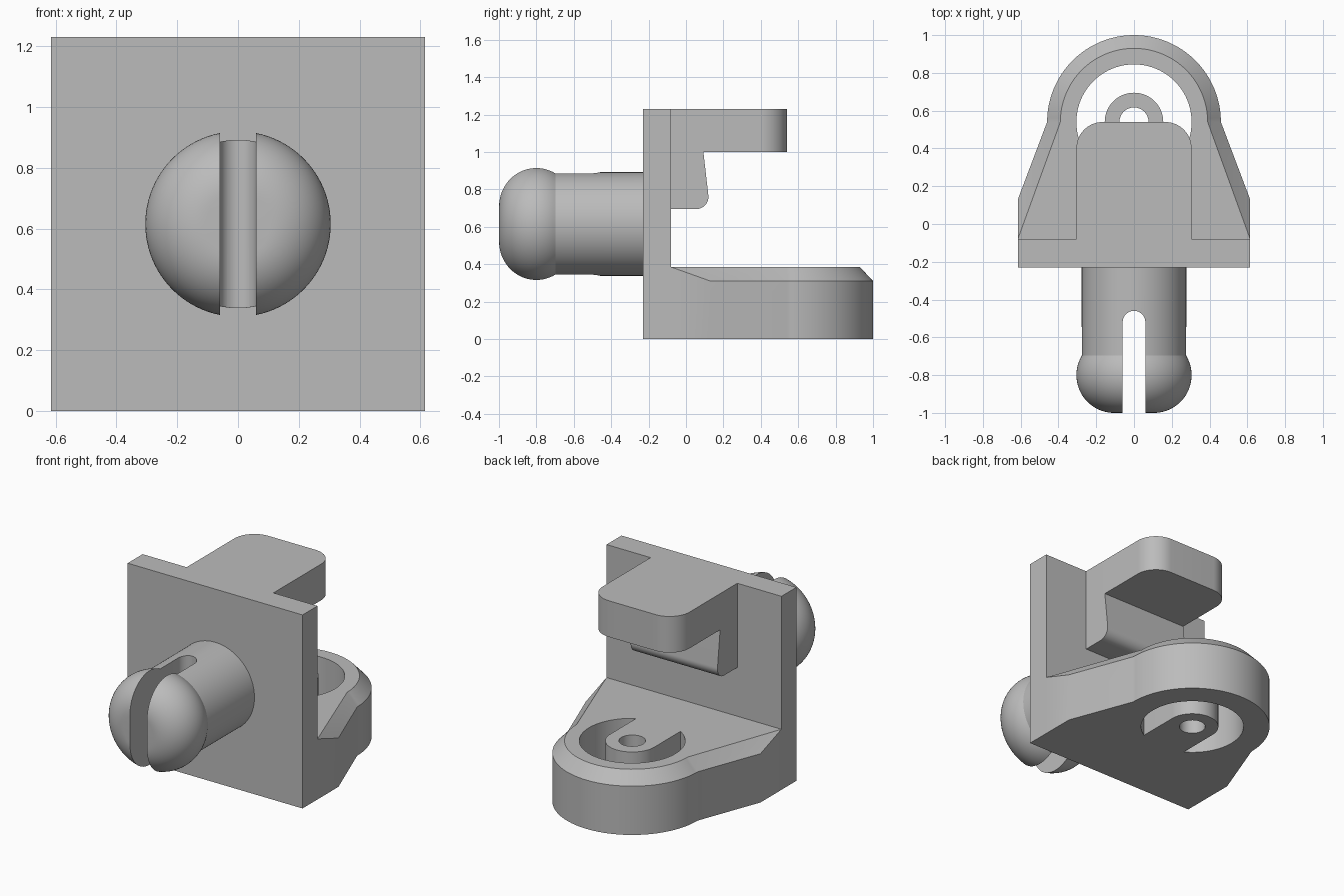
import bpy, bmesh, math

if "Cube" in bpy.data.objects:
    bpy.data.objects.remove(bpy.data.objects["Cube"])

grey = bpy.data.materials.new("light grey")
grey.diffuse_color = (0.5, 0.5, 0.5, 1)
grey.use_nodes = True
grey.node_tree.nodes["Principled BSDF"].inputs["Base Color"].default_value = grey.diffuse_color


def loft(name, rings):
    """Skin rings of equal point count and cap both ends."""
    bm = bmesh.new()
    vs = [[bm.verts.new(p) for p in r] for r in rings]
    n = len(rings[0])
    for a, b in zip(vs, vs[1:]):
        for i in range(n):
            j = (i + 1) % n
            bm.faces.new((a[i], a[j], b[j], b[i]))
    bm.faces.new(vs[0])
    bm.faces.new(vs[-1])
    bmesh.ops.remove_doubles(bm, verts=bm.verts, dist=1e-5)
    bmesh.ops.recalc_face_normals(bm, faces=bm.faces)
    me = bpy.data.meshes.new(name)
    bm.to_mesh(me)
    bm.free()
    me.materials.append(grey)
    ob = bpy.data.objects.new(name, me)
    bpy.context.collection.objects.link(ob)
    return ob


def prism(name, pts, z0, z1):
    return loft(name, [[(x, y, z) for x, y in pts] for z in (z0, z1)])


def arc(cx, cy, r, a0, a1, n):
    angs = [math.radians(a0 + (a1 - a0) * i / n) for i in range(n + 1)]
    return [(cx + r * math.cos(a), cy + r * math.sin(a)) for a in angs]


def activate(ob):
    bpy.ops.object.select_all(action='DESELECT')
    ob.select_set(True)
    bpy.context.view_layer.objects.active = ob


def cut(ob, cutter):
    m = ob.modifiers.new("cut", 'BOOLEAN')
    m.operation, m.solver, m.object = 'DIFFERENCE', 'EXACT', cutter
    activate(ob)
    bpy.ops.object.modifier_apply(modifier=m.name)
    bpy.data.objects.remove(cutter)


W, BACK, CY = 0.615, -0.08, 0.54

# Upright plate
plate = prism("back_plate", [(-W, -0.23), (W, -0.23), (W, BACK), (-W, BACK)], 0, 1.23)


# Base with a rounded nose and a chamfer that runs out at the plate
def base_ring(r, shoulder_y, z, z_back):
    nose = [(x, y, z) for x, y in arc(0, CY, r, 0, 180, 64)]
    return ([(W, BACK, z_back), (W, shoulder_y, z)] + nose
            + [(-W, shoulder_y, z), (-W, BACK, z_back)])


base = loft("base_ring", [base_ring(0.46, 0.13, 0, 0),
                          base_ring(0.46, 0.13, 0.31, 0.385),
                          base_ring(0.39, BACK, 0.385, 0.385)])

# C-shaped opening around a tongue, and the small hole in the tongue
t = 0.155
end = math.degrees(math.acos(t / 0.305))
opening = arc(0, CY, 0.305, -end, 180 + end, 80) + arc(0, CY, t, 180, 0, 40)
cut(base, prism("opening_cutter", opening, -0.1, 0.5))
cut(base, prism("hole_cutter", arc(0, CY, 0.077, 0, 352.5, 47), -0.1, 0.5))

# Upper arm with rounded corners
H = 0.305
arm_pts = ([(-H, BACK), (H, BACK)] + arc(H - 0.14, CY - 0.14, 0.14, 0, 90, 16)
           + arc(0.14 - H, CY - 0.14, 0.14, 90, 180, 16))
arm = prism("upper_arm", arm_pts, 1.0, 1.23)

# Undercut lug below the arm, a y-z profile drawn across x
lug_pts = [(BACK, 1.0), (BACK, 0.695)] + arc(0.055, 0.76, 0.065, -90, 7, 14) + [(0.093, 1.0)]
lug = loft("hook_lug", [[(x, y, z) for y, z in lug_pts] for x in (-H, H)])

# Round peg with a bulbous head, turned about the y axis
profile = [(0.277, -0.23)] + arc(0.105, -0.8, 0.2, 31, -90, 24)
N = 96
peg = loft("split_peg", [[(r * math.cos(2 * math.pi * i / N), y,
                           0.615 + r * math.sin(2 * math.pi * i / N)) for i in range(N)]
                         for r, y in profile])

# Vertical slot with a rounded end
slot = [(-0.06, -1.1), (0.06, -1.1)] + arc(0, -0.52, 0.06, 0, 180, 24)
cut(peg, prism("slot_cutter", slot, 0.1, 1.1))

for ob in (plate, base, arm, lug, peg):
    activate(ob)
    bpy.ops.object.shade_smooth_by_angle(angle=math.radians(25))
